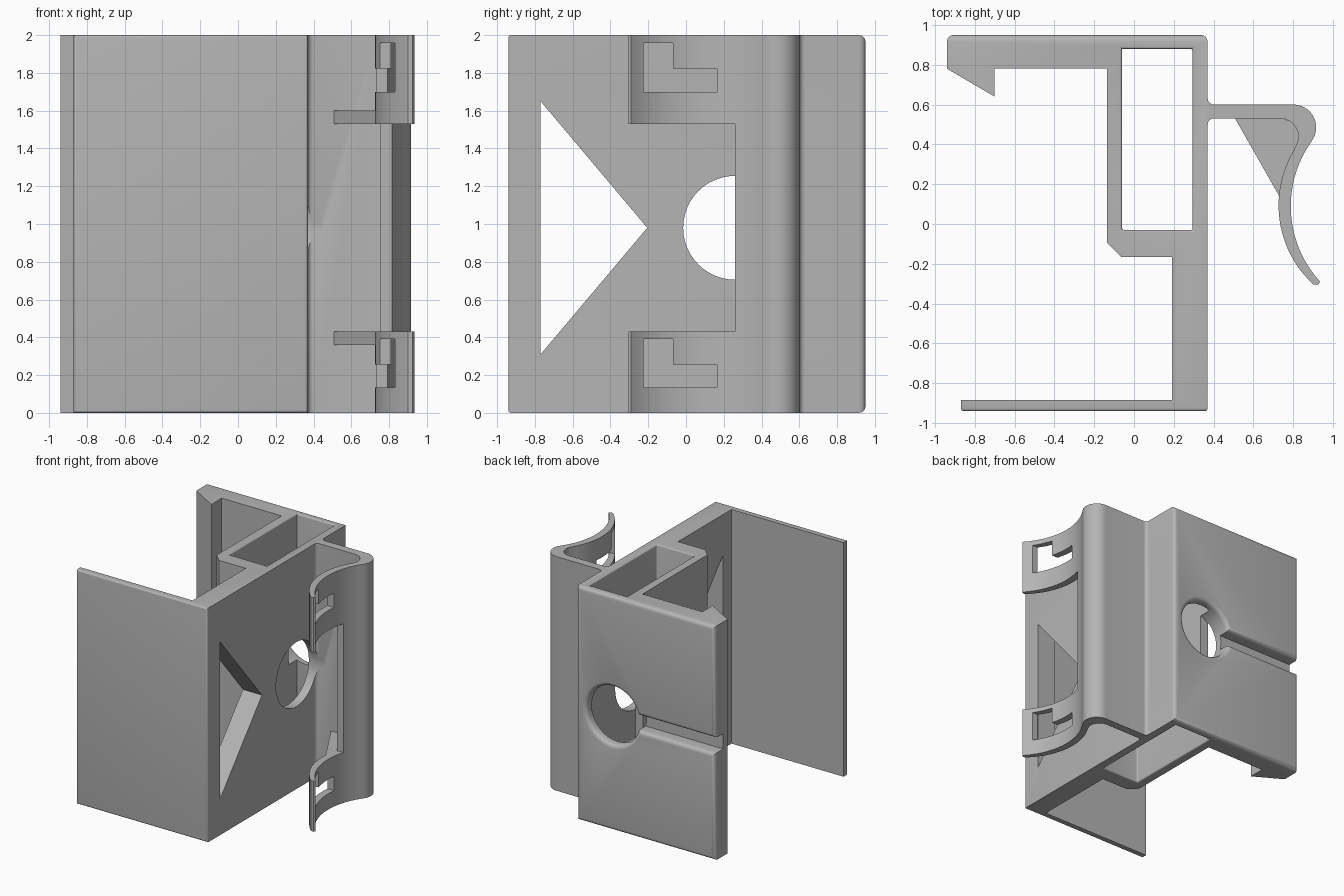
import bpy, bmesh, math
from mathutils import Vector

old = bpy.data.objects.get("Cube")
if old:
    bpy.data.objects.remove(old, do_unlink=True)

grey = bpy.data.materials.new("plain grey")
grey.use_nodes = True
grey.diffuse_color = (0.46, 0.46, 0.46, 1)
grey.node_tree.nodes["Principled BSDF"].inputs["Base Color"].default_value = (0.46, 0.46, 0.46, 1)

MID = 0.98   # height of the openings
HIGH = 2.0


def prism(name, pts, lo, hi, axis="z"):
    """Extrude a 2D outline along an axis."""
    place = {"z": lambda u, v, w: (u, v, w),
             "x": lambda u, v, w: (w, u, v),
             "y": lambda u, v, w: (u, w, v)}[axis]
    bm = bmesh.new()
    face = bm.faces.new([bm.verts.new(place(u, v, lo)) for u, v in pts])
    ext = bmesh.ops.extrude_face_region(bm, geom=[face])
    shift = Vector(place(0, 0, hi - lo))
    bmesh.ops.translate(bm, vec=shift, verts=[g for g in ext["geom"] if isinstance(g, bmesh.types.BMVert)])
    bmesh.ops.recalc_face_normals(bm, faces=bm.faces)
    mesh = bpy.data.meshes.new(name)
    bm.to_mesh(mesh)
    bm.free()
    mesh.materials.append(grey)
    obj = bpy.data.objects.new(name, mesh)
    bpy.context.collection.objects.link(obj)
    return obj


def activate(obj):
    bpy.ops.object.select_all(action="DESELECT")
    obj.select_set(True)
    bpy.context.view_layer.objects.active = obj


def cut(obj, pts, lo, hi, axis):
    """Cut a prism-shaped opening."""
    tool = prism("cutter", pts, lo, hi, axis)
    tool.hide_render = True
    activate(obj)
    mod = obj.modifiers.new("opening", "BOOLEAN")
    mod.operation, mod.solver, mod.object = "DIFFERENCE", "EXACT", tool
    bpy.ops.object.modifier_apply(modifier=mod.name)
    bpy.data.objects.remove(tool, do_unlink=True)


def round_edges(obj, rule, size):
    """Round the sharp edges whose two ends both meet a rule."""
    bm = bmesh.new()
    bm.from_mesh(obj.data)
    edges = [e for e in bm.edges if all(rule(v.co) for v in e.verts)
             and e.calc_face_angle(0) > math.radians(30)]
    bmesh.ops.bevel(bm, geom=edges, offset=size, segments=4, profile=0.5,
                    affect="EDGES", clamp_overlap=True)
    bm.to_mesh(obj.data)
    bm.free()


def box(u0, v0, u1, v1):
    return [(u0, v0), (u1, v0), (u1, v1), (u0, v1)]


def arc(cx, cy, r, a0, a1, n=12):
    return [(cx + r * math.cos(math.radians(a0 + (a1 - a0) * i / n)),
             cy + r * math.sin(math.radians(a0 + (a1 - a0) * i / n))) for i in range(n + 1)]


def circle(cx, cy, r, n=48):
    return arc(cx, cy, r, 0, 360, n)[:-1]


def bow(p, q, r, n=20):
    """Arc of radius r from p to q, bulging towards -x when p is above q."""
    p, q = Vector(p), Vector(q)
    d = q - p
    c = (p + q) / 2 + Vector((-d.y, d.x)).normalized() * math.sqrt(r * r - d.length_squared / 4)
    a = math.degrees(math.atan2(p.y - c.y, p.x - c.x)) % 360
    b = math.degrees(math.atan2(q.y - c.y, q.x - c.x)) % 360
    return arc(c.x, c.y, r, a, b, n)


# Main body: front panel, side wall, tube and hooked back panel
body = prism("body", [
    (-0.94, 0.95), (0.37, 0.95), (0.37, -0.94), (-0.87, -0.94), (-0.87, -0.885),
    (0.19, -0.885), (0.19, -0.165), (-0.065, -0.165), (-0.135, -0.095),
    (-0.135, 0.78), (-0.70, 0.78), (-0.70, 0.64), (-0.94, 0.78)], 0, HIGH)
cut(body, box(-0.06, -0.03, 0.295, 0.88), -0.1, HIGH + 0.1, "z")

# Triangular window and round hole through the side
cut(body, [(-0.77, 0.31), (-0.205, MID), (-0.77, 1.65)], 0.1, 0.5, "x")
cut(body, circle(0.26, MID, 0.275), -0.3, 0.44, "x")

# Keyhole in the back panel
cut(body, circle(0.03, MID, 0.245), 0.77, 1.1, "y")
cut(body, box(-1.1, MID - 0.065, -0.15, MID + 0.065), 0.84, 1.1, "y")

# Rounded back and front faces and tube rim
round_edges(body, lambda c: c.y > 0.949, 0.035)
round_edges(body, lambda c: c.y < -0.939, 0.015)
round_edges(body, lambda c: -0.07 < c.x < 0.30 and -0.04 < c.y < 0.885
            and (c.z < 0.001 or c.z > HIGH - 0.001), 0.012)

# Spring clip: root fillets, round bend and long bowed lip
outer = (arc(0.40, 0.63, 0.03, 180, 270, 5)
         + arc(0.80, 0.485, 0.115, 90, -35, 16)
         + bow((0.885, 0.405), (0.935, -0.29), 0.56))
inner = (arc(0.40, 0.50, 0.03, 180, 90, 5)
         + arc(0.735, 0.44, 0.09, 90, -25, 12)
         + bow((0.805, 0.375), (0.90, -0.303), 0.54))
clip = prism("spring_clip", [(0.365, 0.63)] + outer + [(0.925, -0.305)]
             + inner[::-1] + [(0.365, 0.50)], 0, HIGH)
cut(clip, box(-0.6, 0.43, 0.26, 1.53), 0.5, 1.2, "x")
cut(clip, circle(0.26, MID, 0.275), 0.2, 0.44, "x")

# L-shaped slots in both clip arms
for z in (0.135, 1.70):
    cut(clip, [(-0.225, z), (0.165, z), (0.165, z + 0.122), (-0.07, z + 0.122),
               (-0.07, z + 0.257), (-0.225, z + 0.257)], 0.5, 1.2, "x")

# Gusset ribs inside the clip
ribs = [prism("clip_rib", [(0.505, 0.535), (0.735, 0.535), (0.80, 0.51), (0.835, 0.44),
                           (0.815, 0.37), (0.775, 0.26), (0.742, 0.13), (0.735, 0.13)], z, z + 0.07)
        for z in (0.36, 1.53)]

for obj in [body, clip] + ribs:
    activate(obj)
    bpy.ops.object.shade_smooth_by_angle(angle=math.radians(28))
